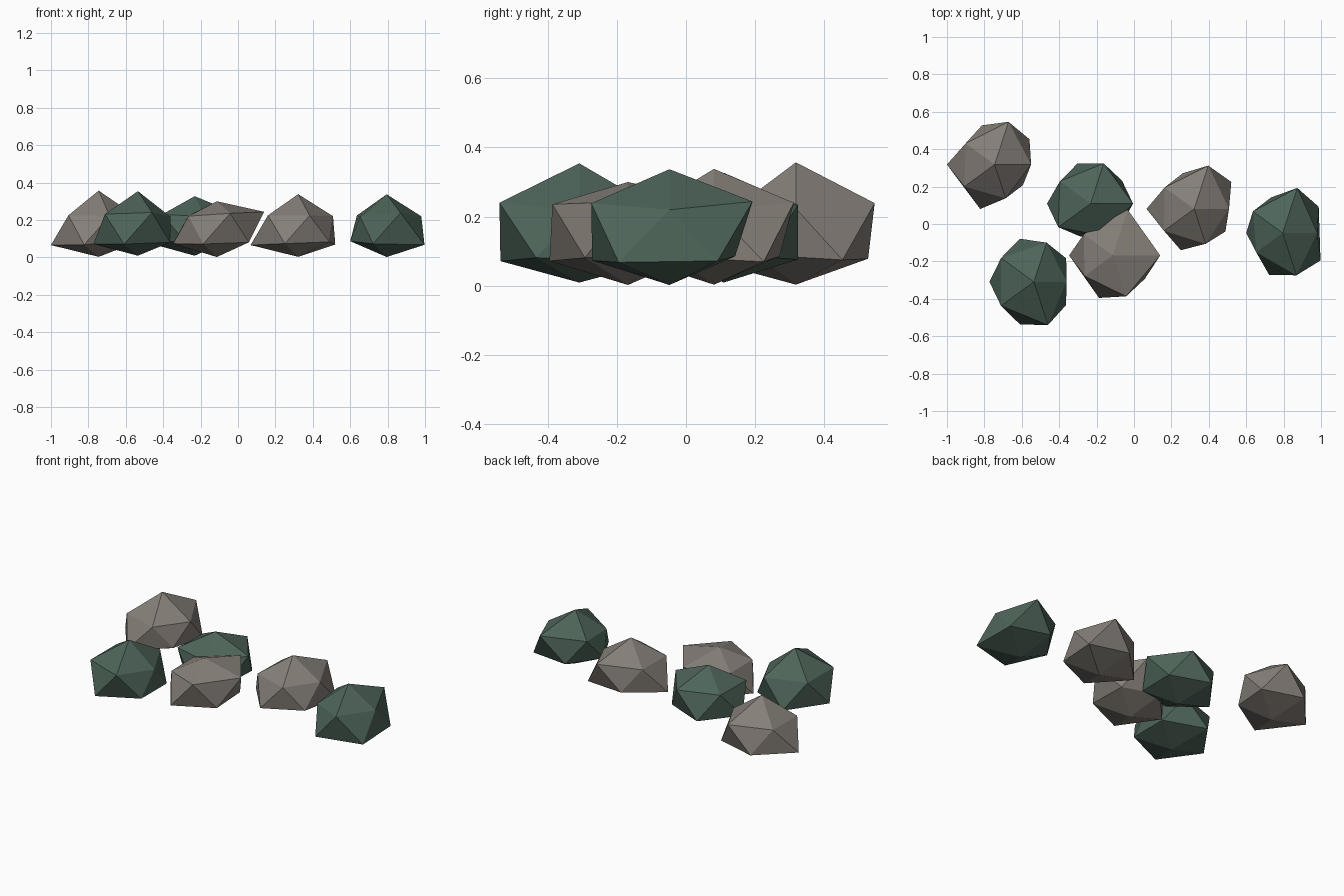
import bpy, bmesh, math

if "Cube" in bpy.data.objects:
    bpy.data.objects.remove(bpy.data.objects["Cube"])


def material(name, rgb):
    m = bpy.data.materials.new(name)
    m.diffuse_color = (*rgb, 1)
    m.use_nodes = True
    m.node_tree.nodes["Principled BSDF"].inputs["Base Color"].default_value = m.diffuse_color
    return m


GREY = material("warm grey stone", (0.235, 0.212, 0.188))
GREEN = material("mossy green stone", (0.075, 0.128, 0.100))
MID_Z = 0.155      # height of each stone's middle
SLOPE = 0.35       # ring height relative to ring radius


def rock(name, mat, x, y, bottom, top, radii):
    """Flattened icosahedron; radii run every 36 degrees, alternating upper and lower ring."""
    bm = bmesh.new()
    bmesh.ops.create_icosphere(bm, subdivisions=1, radius=1)
    for v in bm.verts:
        if abs(v.co.z) > 0.9:
            v.co = (0, 0, top if v.co.z > 0 else bottom)
        else:
            k = round(math.degrees(math.atan2(v.co.y, v.co.x)) / 36) % 10
            r, a = radii[k], math.radians(36 * k)
            side = 1 if v.co.z > 0 else -1
            v.co = (r * math.cos(a), r * math.sin(a), MID_Z + side * SLOPE * r)
    me = bpy.data.meshes.new(name)
    bm.to_mesh(me)
    bm.free()
    me.materials.append(mat)
    ob = bpy.data.objects.new(name, me)
    ob.location = (x, y, 0)
    bpy.context.collection.objects.link(ob)


# Six loose stones
rock("grey_rock_back_left", GREY, -0.745, 0.318, 0.003, 0.357,
     [.195, .23, .24, .22, .192, .255, .20, .25, .19, .187])
rock("green_rock_front_left", GREEN, -0.535, -0.309, 0.009, 0.354,
     [.175, .213, .22, .242, .217, .238, .218, .24, .243, .212])
rock("green_rock_middle", GREEN, -0.232, 0.109, 0.009, 0.327,
     [.227, .208, .226, .226, .203, .233, .214, .184, .18, .20])
rock("grey_rock_middle", GREY, -0.113, -0.168, 0.002, 0.300,
     [.253, .20, .257, .20, .192, .234, .187, .239, .23, .212])
rock("grey_rock_right", GREY, 0.322, 0.081, 0.003, 0.338,
     [.186, .245, .243, .20, .195, .255, .20, .232, .197, .206])
rock("green_rock_far_right", GREEN, 0.795, -0.048, 0.002, 0.337,
     [.185, .238, .253, .20, .197, .195, .175, .235, .238, .25])
